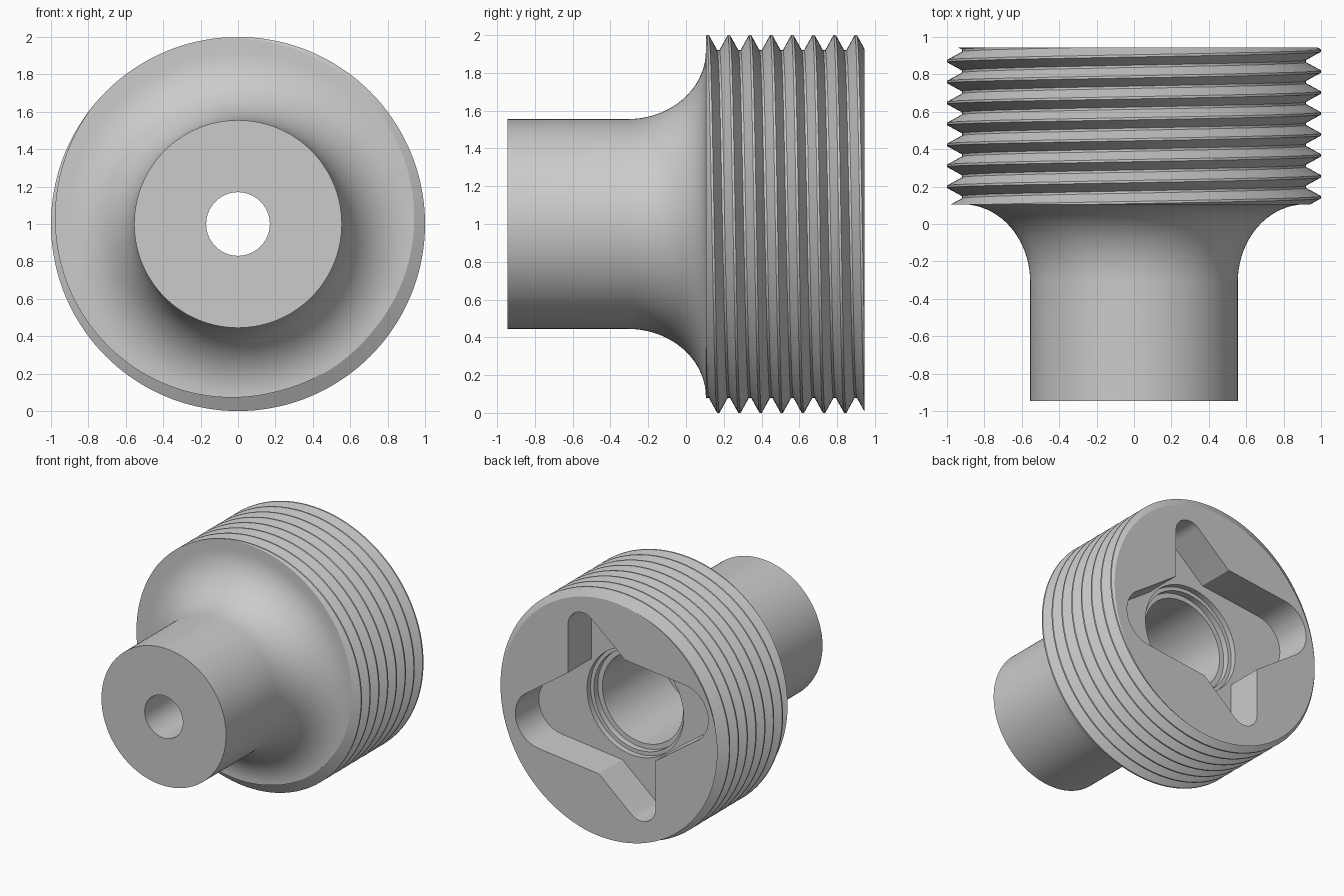
import bpy, bmesh, math
from math import sin, cos, pi

cube = bpy.data.objects.get("Cube")
if cube:
    bpy.data.objects.remove(cube, do_unlink=True)

SEGMENTS = 144
PITCH, CREST_R, ROOT_R = 0.112, 1.0, 0.92
FRONT, COLLAR, BACK = -0.945, 0.105, 0.945
SLOT_FLOOR = 0.645
FLAT = 0.006          # half width of the thread crest and root flats

grey = bpy.data.materials.new("machined grey")
grey.use_nodes = True
grey.diffuse_color = (0.6, 0.6, 0.6, 1)
grey.node_tree.nodes["Principled BSDF"].inputs["Base Color"].default_value = (0.6, 0.6, 0.6, 1)


def make_object(name, bm):
    bmesh.ops.recalc_face_normals(bm, faces=bm.faces)
    mesh = bpy.data.meshes.new(name)
    bm.to_mesh(mesh)
    bm.free()
    mesh.materials.append(grey)
    obj = bpy.data.objects.new(name, mesh)
    bpy.context.collection.objects.link(obj)
    return obj


def revolve(name, profile):
    """Closed solid around the y axis; profile(t) gives (radius, y) points."""
    bm = bmesh.new()
    columns = []
    for i in range(SEGMENTS + 1):
        t = 2 * pi * i / SEGMENTS
        columns.append([bm.verts.new((r * sin(t), y, 1 + r * cos(t))) for r, y in profile(t)])
    for a, b in zip(columns, columns[1:]):
        for k in range(len(a) - 1):
            bm.faces.new((a[k], a[k + 1], b[k + 1], b[k]))
    bmesh.ops.remove_doubles(bm, verts=bm.verts, dist=1e-5)
    bmesh.ops.holes_fill(bm, edges=[e for e in bm.edges if e.is_boundary], sides=0)
    return make_object(name, bm)


def thread_radius(y, crest):
    d = abs((y - crest + PITCH / 2) % PITCH - PITCH / 2)
    f = (d - FLAT) / (PITCH / 2 - 2 * FLAT)
    return CREST_R + (ROOT_R - CREST_R) * min(1, max(0, f))


def body_profile(t):
    # shank, concave flare, then the helical thread clipped to the head
    points = [(0.555, FRONT), (0.555, -0.31)]
    for i in range(1, 19):
        a = pi / 2 * i / 18
        points.append((0.555 + 0.36 * (1 - cos(a)), -0.31 + (COLLAR + 0.31) * sin(a)))
    crest = 0.115 + PITCH * t / (2 * pi)
    for k in range(-2, 9):
        for offset in (-FLAT, FLAT, PITCH / 2 - FLAT, PITCH / 2 + FLAT):
            y = min(BACK, max(COLLAR, crest + k * PITCH + offset))
            points.append((thread_radius(y, crest), y))
    return points


def arc(cx, cz, r, start, end, steps=14):
    angles = [math.radians(start + (end - start) * i / steps) for i in range(steps + 1)]
    return [(cx + r * cos(a), cz + r * sin(a)) for a in angles]


def slot_solid(name):
    # half of the four lobed key slot, repeated by a half turn
    half = [(0.115, -0.49)]
    half += arc(0.63, -0.2, 0.23, -85, 62)
    half += [(0.39, 0.25)]
    half += arc(0.26, 0.64, 0.13, 0, 130)
    outline = half + [(-x, -z) for x, z in half]
    bm = bmesh.new()
    face = bm.faces.new([bm.verts.new((x, SLOT_FLOOR, 1 + z)) for x, z in outline])
    top = bmesh.ops.extrude_face_region(bm, geom=[face])["geom"]
    bmesh.ops.translate(bm, vec=(0, 0.5, 0),
                        verts=[v for v in top if isinstance(v, bmesh.types.BMVert)])
    return make_object(name, bm)


# stepped bore running right through
bore = [(0.17, -1.1), (0.17, -0.24), (0.32, -0.24), (0.32, -0.2), (0.36, -0.2),
        (0.36, 0.55), (0.4, 0.55), (0.4, 0.6), (0.43, 0.6), (0.43, 0.8)]

body = revolve("threaded_adapter", body_profile)
cutters = [slot_solid("key_slot_cutter"), revolve("bore_cutter", lambda t: bore)]

bpy.ops.object.select_all(action='DESELECT')
bpy.context.view_layer.objects.active = body
body.select_set(True)
for cutter in cutters:
    cutter.hide_render = True
    mod = body.modifiers.new(cutter.name, 'BOOLEAN')
    mod.operation = 'DIFFERENCE'
    mod.solver = 'EXACT'
    mod.object = cutter
    bpy.ops.object.modifier_apply(modifier=mod.name)
for cutter in cutters:
    bpy.data.objects.remove(cutter, do_unlink=True)

bpy.ops.object.shade_smooth_by_angle(angle=math.radians(28))
